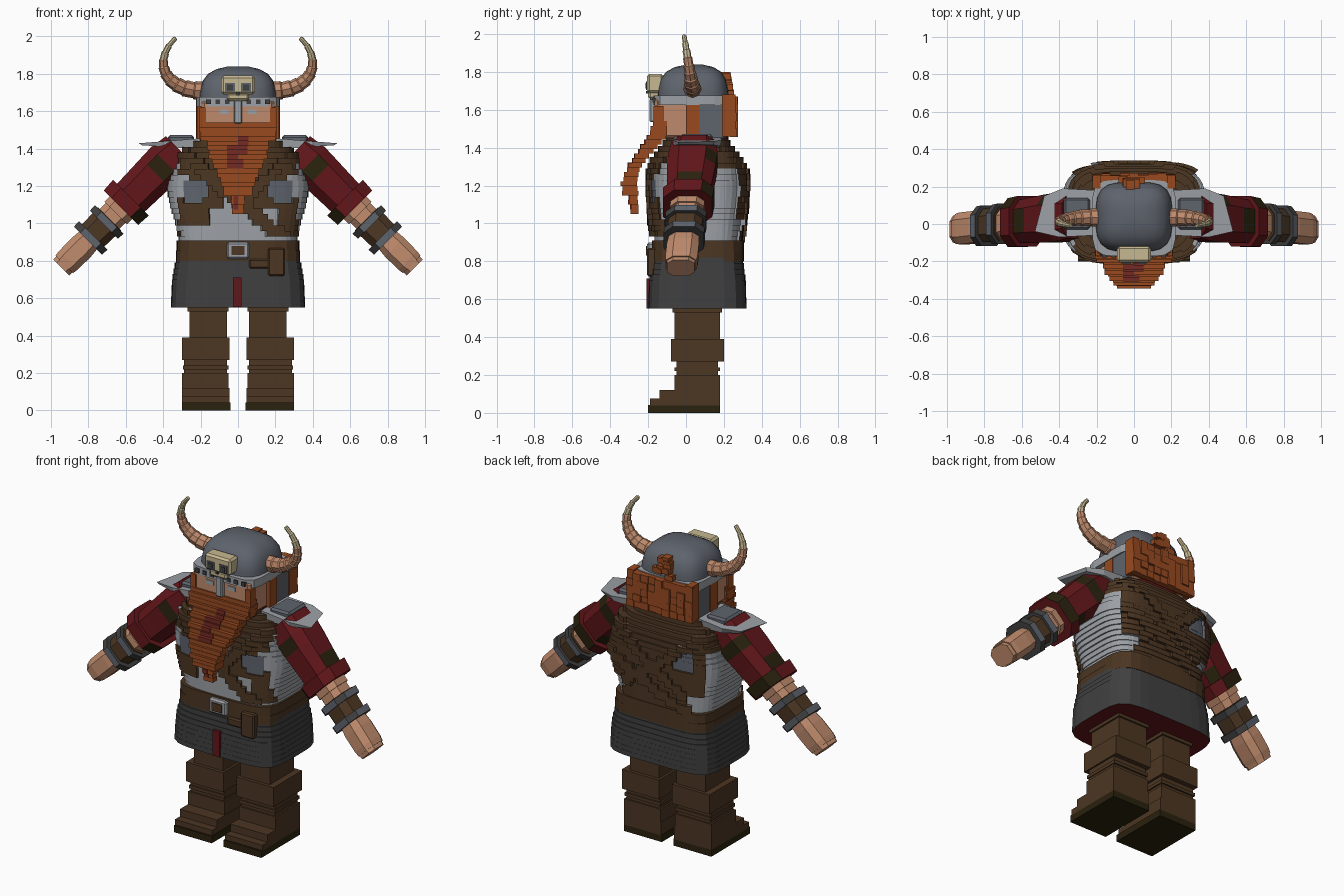
import bpy, bmesh, math, random
from mathutils import Vector

if "Cube" in bpy.data.objects:
    bpy.data.objects.remove(bpy.data.objects["Cube"])

random.seed(4)


def srgb(r, g, b):
    return [((c / 255 + 0.055) / 1.055) ** 2.4 for c in (r, g, b)] + [1]


COLORS = dict(leather=(76, 54, 34), sole=(42, 34, 14), charcoal=(64, 64, 65), silver=(156, 160, 165),
              steel=(94, 99, 108), red=(98, 22, 26), skin=(190, 138, 108), orange=(152, 74, 32),
              cream=(198, 184, 145), rust=(118, 42, 34))
MATS = {}
for key, rgb in COLORS.items():
    MATS[key] = bpy.data.materials.new(key)
    MATS[key].diffuse_color = srgb(*rgb)


def finish(name, bm, mats, mirror=False, bevel=0, smooth=False):
    bmesh.ops.recalc_face_normals(bm, faces=bm.faces[:])
    me = bpy.data.meshes.new(name)
    bm.to_mesh(me)
    bm.free()
    ob = bpy.data.objects.new(name, me)
    bpy.context.collection.objects.link(ob)
    for m in mats:
        me.materials.append(MATS[m])
    if bevel:
        mod = ob.modifiers.new("bevel", 'BEVEL')
        mod.width, mod.segments = bevel, 1
    if mirror:
        ob.modifiers.new("mirror", 'MIRROR').use_bisect_axis[0] = False
    if smooth:
        bpy.ops.object.select_all(action='DESELECT')
        ob.select_set(True)
        bpy.context.view_layer.objects.active = ob
        bpy.ops.object.shade_smooth_by_angle(angle=math.radians(35))
    return ob


def boxes(name, mat, items, mirror=False, bevel=0):
    """Axis-aligned boxes given as (x0, x1, y0, y1, z0, z1)."""
    bm = bmesh.new()
    for x0, x1, y0, y1, z0, z1 in items:
        vs = bmesh.ops.create_cube(bm, size=1)['verts']
        for v in vs:
            v.co = ((x0 + x1) / 2 + v.co.x * (x1 - x0), (y0 + y1) / 2 + v.co.y * (y1 - y0),
                    (z0 + z1) / 2 + v.co.z * (z1 - z0))
    return finish(name, bm, [mat], mirror, bevel)


def bridge(rings):
    bm = bmesh.new()
    vr = [[bm.verts.new(p) for p in r] for r in rings]
    n = len(vr[0])
    for a, b in zip(vr, vr[1:]):
        for i in range(n):
            bm.faces.new((a[i], a[(i + 1) % n], b[(i + 1) % n], b[i]))
    bm.faces.new(vr[0][::-1])
    bm.faces.new(vr[-1])
    return bm


def ring(z, hx, y0, y1, n=4, seg=32):
    """Rounded-box cross-section at height z."""
    out, b = [], (y1 - y0) / 2
    for i in range(seg):
        c, s = (f(2 * math.pi * (i + .5) / seg) for f in (math.cos, math.sin))
        r = (abs(c / hx) ** n + abs(s / b) ** n) ** (-1 / n)
        out.append((r * c, (y0 + y1) / 2 + r * s, z))
    return out


def sample(prof, z):
    for p, q in zip(prof, prof[1:]):
        if (z - p[0]) * (z - q[0]) <= 0:
            t = (z - p[0]) / (q[0] - p[0])
            return [a + (b - a) * t for a, b in zip(p[1:], q[1:])]
    return list(prof[-1][1:])


def terrace(prof, step, **kw):
    """Stepped layers following a profile of (z, half width, front y, back y)."""
    z, top, rings = prof[0][0], prof[-1][0], []
    while z < top - 1e-4:
        zn = min(z + step, top)
        p = sample(prof, (z + zn) / 2)
        rings += [ring(z, *p, **kw), ring(zn, *p, **kw)]
        z = zn
    return bridge(rings)


# ---- boots and legs
boxes("boot", "leather", [(.045, .30, -.19, .18, .04, .075), (.045, .30, -.14, .18, .07, .12),
                          (.05, .30, -.06, .18, .11, .20), (.06, .29, -.05, .17, .19, .28),
                          (.05, .295, -.06, .18, .22, .24), (.045, .30, -.08, .20, .27, .39),
                          (.06, .26, -.06, .18, .38, .60), (.05, .27, -.07, .19, .53, .60)], True)
boxes("boot_sole", "sole", [(.04, .30, -.20, .18, 0, .042)], True)

# ---- skirt with a dark red lining underneath
skirt = terrace([(.55, .36, -.20, .32), (.70, .352, -.195, .315), (.82, .33, -.175, .30)], .03, n=5, seg=40)
for f in skirt.faces:
    f.material_index = 1 if f.normal.z < -.9 or f.calc_center_median().z < .551 else 0
finish("skirt", skirt, ["charcoal", "red"])
boxes("skirt_ribbon", "red", [(-.028, .02, -.208, -.19, .552, .71)])

# ---- belt, buckle, pouch
finish("belt", terrace([(.80, .335, -.18, .305), (.91, .325, -.18, .305)], .055, n=5, seg=40), ["leather"])
boxes("buckle_frame", "silver", [(-.06, .06, -.205, -.17, .81, .90)], bevel=.01)
boxes("buckle_center", "leather", [(-.035, .035, -.212, -.2, .83, .88)])
boxes("pouch", "leather", [(.16, .25, -.205, -.15, .72, .87), (.06, .17, -.195, -.15, .76, .81)], bevel=.008)

# ---- torso: mail shirt with raised vest and crossed straps
PROF = [(.90, .315, -.165, .285), (1.0, .335, -.175, .295), (1.1, .365, -.18, .305), (1.2, .385, -.185, .31),
        (1.27, .365, -.185, .31), (1.35, .32, -.165, .28), (1.40, .28, -.13, .24), (1.45, .20, -.09, .20)]
torso = terrace(PROF, .03, n=4, seg=72)


def torso_zone(c):
    x, z, a = c.x, c.z, abs(c.x)
    if c.y < -.06:
        if a > .31 or z < .92 or (z < 1.0 and -.30 < x < .13):
            return 0
        if abs(z - 1.34 + .9 * (x + .24)) < .05 or abs(z - 1.34 - .9 * (x - .26)) < .04 and x > 0:
            return 2
        if .17 < a < .28 and 1.11 < z < 1.23:
            return 3
        if a < .08 or (-.14 < x < .2 and z < 1.09) or (a > .24 and z > 1.15 and z < 1.26):
            return 0
        return 1
    if c.y > .16:
        if a > .31 and z < 1.3 or (a > .22 and z < 1.02):
            return 0
        if min(abs(z - 1.16 - .75 * x), abs(z - 1.16 + .75 * x), abs(z - 1.02 - .5 * x)) < .035:
            return 2
        if -.26 < x < -.14 and 1.18 < z < 1.28:
            return 3
        return 1
    return 1 if z > 1.29 else 0


zones = {f: torso_zone(f.calc_center_median()) for f in torso.faces}
for zone, lift in ((1, .014), (2, .03)):
    faces = [f for f in zones if f.is_valid and zones[f] == zone]
    for f in zones:
        if f.is_valid and zones[f] == 3:
            f.material_index = 2
    for f in faces:
        f.material_index = 1
    ext = bmesh.ops.extrude_face_region(torso, geom=faces)['geom']
    for v in (g for g in ext if isinstance(g, bmesh.types.BMVert)):
        out = Vector((v.co.x * .6, v.co.y - .06, 0)).normalized()
        v.co += out * lift
    bmesh.ops.delete(torso, geom=faces, context='FACES')
finish("torso", torso, ["silver", "leather", "steel"])
finish("collar", terrace([(1.36, .27, -.12, .25), (1.46, .19, -.10, .22)], .025, n=4, seg=28), ["red"])


# ---- arms, lofted along a slanted axis
def arm_part(name, mats, stations, rule=None):
    rings = []
    for t, h, w in stations:
        c = Vector((.30 + .7071 * t, .045 - .08 * t, 1.41 - .7071 * t))
        perp, k = Vector((.7071, 0, .7071)), .55
        shape = [(1, k), (k, 1), (-k, 1), (-1, k), (-1, -k), (-k, -1), (k, -1), (1, -k)]
        rings.append([c + perp * (h * a) + Vector((0, w * b, 0)) for a, b in shape])
    bm = bridge(rings)
    if rule:
        bm.faces.ensure_lookup_table()
        for i, f in enumerate(bm.faces):
            f.material_index = int((i // 8, i % 8) in rule)
    finish(name, bm, mats, True)


arm_part("sleeve", ["red", "sole"], [(.02, .10, .12), (.12, .115, .13), (.20, .112, .128), (.30, .108, .12),
                                     (.385, .105, .115), (.385, .135, .135), (.46, .13, .13)],
         {(1, 5), (1, 0), (1, 1), (3, 2), (5, 4), (5, 0), (5, 1), (3, 7)})
arm_part("forearm", ["skin"], [(.45, .085, .09), (.50, .085, .09), (.50, .075, .08), (.60, .075, .08)])
arm_part("bracer", ["leather"], [(.545, .088, .092), (.70, .083, .088)])
for t in (.55, .67):
    arm_part("bracer_band", ["charcoal", "steel"], [(t, .108, .108), (t + .04, .106, .106)], {(0, 1), (0, 5), (0, 7)})
arm_part("hand", ["skin"], [(.70, .066, .078), (.76, .072, .085), (.86, .07, .085), (.89, .066, .08),
                            (.89, .06, .075), (.912, .06, .072)])

# ---- shoulder plates
plan = [(.20, -.06), (.40, -.07), (.53, -.04), (.48, .15), (.38, .19), (.20, .18)]
finish("shoulder_plate", bridge([[(x * .97, y * .95, 1.395 + (x - .2) * .07) for x, y in plan],
                                 [(x, y, 1.455 - (x - .2) * .08) for x, y in plan]]), ["silver"], True)
boxes("shoulder_stud", "steel", [(.235, .375, -.03, .14, 1.43, 1.472)], True, .012)

# ---- head and face
boxes("head", "skin", [(-.195, .195, -.165, .22, 1.45, 1.66)], bevel=.015)
boxes("eye", "silver", [(.05, .10, -.171, -.16, 1.585, 1.61)], True)
boxes("cheek_guard", "steel", [(.18, .212, .06, .20, 1.45, 1.63)], True)
hair = [(.17, .205, -.172, -.12, 1.45, 1.62), (.18, .218, 0, .07, 1.45, 1.66), (.18, .222, .19, .26, 1.46, 1.68),
        (0, .21, .20, .258, 1.46, 1.67)]
boxes("side_hair", "orange", hair, True)
# uneven blocks across the back hair and knot on the helmet
locks = []
for i in range(9):
    for j in range(5):
        x, z = -.225 + i * .05, 1.455 + j * .043
        locks.append((x, x + .05, .23, .256 + random.random() * .02, z, z + .043))
for i in range(12):
    x, z = random.uniform(-.09, .05), random.uniform(1.67, 1.77)
    locks.append((x, x + .045, .18, .255 - (z - 1.67) * .2, z, z + .03))
boxes("back_hair", "orange", locks)

# ---- beard in overlapping layers
BEARD = [(1.54, .20, -.17, -.10), (1.46, .205, -.195, -.10), (1.44, .165, -.21, -.12), (1.35, .15, -.27, -.20),
         (1.29, .115, -.31, -.245), (1.21, .085, -.34, -.26), (1.15, .07, -.33, -.25), (1.14, .035, -.30, -.255),
         (1.055, .025, -.285, -.25)]
layers, marks = [], []
for k in range(20):
    z = 1.54 - k * .0245
    hw, y0, y1 = sample(BEARD, z - .012)
    jit = .006 * (k % 2)
    layers.append((-hw - jit, hw + jit, y0 - jit, y1, z - .0245, z))
    for lo, hi, xa, xb in ((1.42, 1.47, 0, .055), (1.37, 1.42, -.06, .05), (1.30, 1.37, -.06, 0),
                           (1.30, 1.345, -.06, .03), (1.08, 1.15, -.025, .0)):
        if lo < z - .012 < hi:
            marks.append((xa, xb, y0 - jit - .004, y0 + .03, z - .0245, z + .001))
boxes("beard", "orange", layers)
boxes("beard_marks", "rust", marks)

# ---- helmet
dome = [(1.63, .205, -.15, .225), (1.70, .203, -.148, .223), (1.76, .19, -.135, .21), (1.80, .16, -.105, .185),
        (1.825, .115, -.06, .145), (1.838, .06, 0, .09)]
finish("helmet", bridge([ring(*d, n=3.6) for d in dome]), ["steel"], smooth=True)
finish("helmet_band", bridge([ring(z, .222, -.172, .235, n=6) for z in (1.625, 1.675)]), ["silver"])
boxes("nose_guard", "silver", [(-.022, .022, -.192, -.15, 1.535, 1.66)], bevel=.006)
boxes("rivets", "charcoal", [(x, x + .025, -.178, -.15, 1.638, 1.662) for x in (.045, .095, .145)], True)

# ---- skull badge
boxes("skull_badge", "cream", [(-.09, .09, -.205, -.12, 1.69, 1.79), (-.06, .06, -.20, -.12, 1.655, 1.70)], bevel=.012)
boxes("skull_socket", "steel", [(.017, .07, -.211, -.19, 1.705, 1.75)], True)
boxes("skull_pupil", "charcoal", [(.028, .058, -.215, -.2, 1.712, 1.742), (0, .008, -.211, -.19, 1.685, 1.70)], True)

# ---- curved horns with pale tips
P = [Vector(p) for p in ((.17, .035, 1.71), (.40, .035, 1.70), (.46, .01, 1.87), (.335, -.01, 1.99))]
rings = []
for i in range(11):
    t = i / 10
    s = 1 - t
    c = P[0] * s**3 + P[1] * 3 * s * s * t + P[2] * 3 * s * t * t + P[3] * t**3
    d = ((P[1] - P[0]) * s * s + (P[2] - P[1]) * 2 * s * t + (P[3] - P[2]) * t * t).normalized()
    u = d.cross(Vector((0, 1, 0))).normalized()
    v = d.cross(u)
    for r, off in ((.053 - .04 * t, -.003), (.047 - .038 * t, .003)):
        rings.append([c + d * off + (u * math.cos(a) + v * math.sin(a)) * r
                      for a in (math.pi / 4 * k for k in range(8))])
horn = bridge(rings)
horn.faces.ensure_lookup_table()
for i, f in enumerate(horn.faces):
    f.material_index = int(i // 8 >= 15)
finish("horn", horn, ["skin", "cream"], True)

for m in bpy.data.materials:
    if m.users and not m.is_grease_pencil:
        m.use_nodes = True
        m.node_tree.nodes["Principled BSDF"].inputs["Base Color"].default_value = m.diffuse_color
